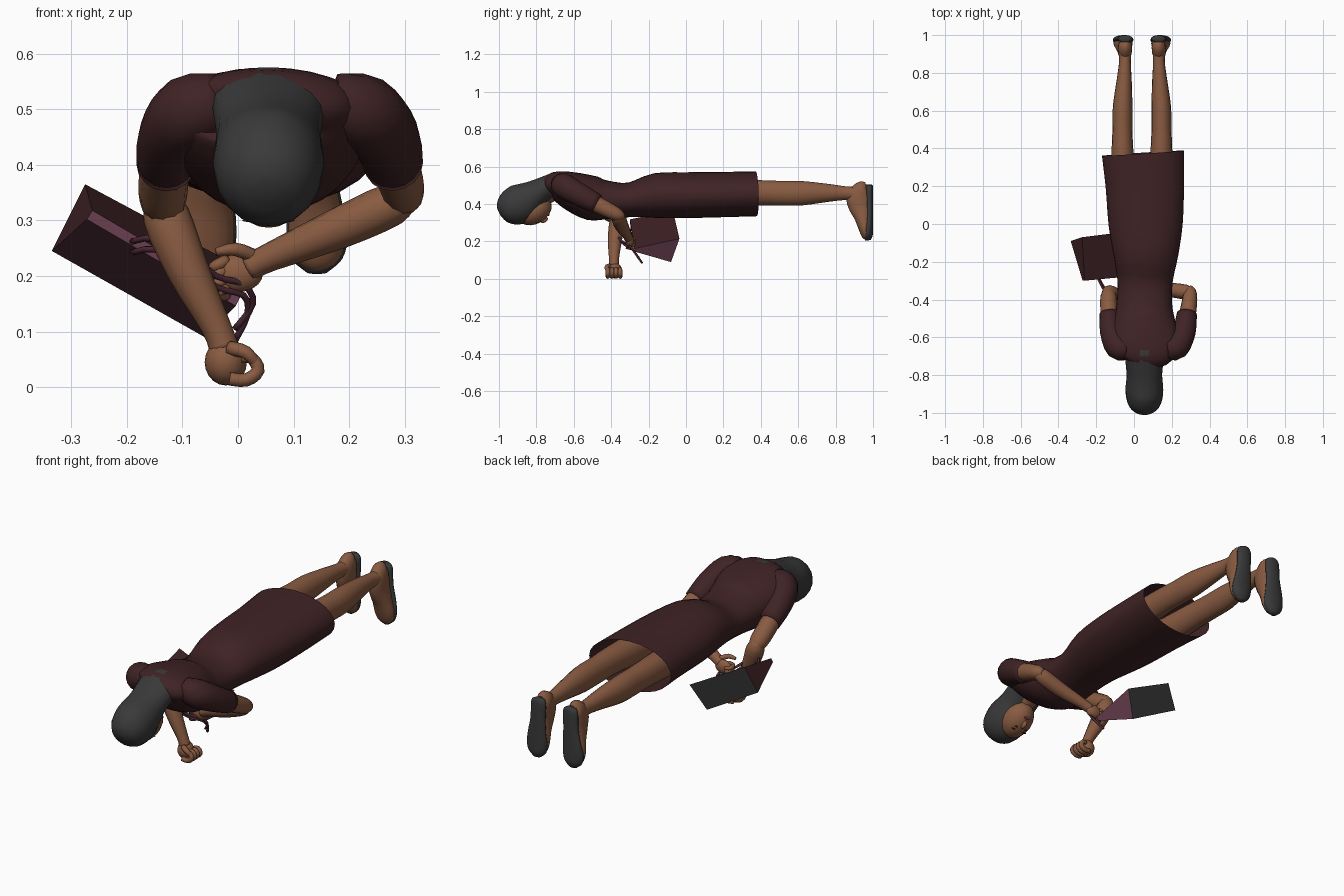
import bpy, bmesh, math
from mathutils import Vector as V, Matrix


def mat(name, c):
    m = bpy.data.materials.new(name)
    m.diffuse_color = (*c, 1)
    return m


SKIN = mat("brown skin", (0.25, 0.105, 0.054))
DRESS = mat("dark maroon cloth", (0.050, 0.0165, 0.0185))
GREY = mat("charcoal", (0.042, 0.042, 0.042))
PLUM = mat("plum lining", (0.15, 0.052, 0.085))
STRAP = mat("strap wine", (0.075, 0.022, 0.035))
DARK = mat("eye dark", (0.03, 0.015, 0.012))
LIPS = mat("lip brown", (0.20, 0.06, 0.045))


def finish(name, bm, mats, rule=None, smooth=True):
    bmesh.ops.recalc_face_normals(bm, faces=bm.faces)
    for f in bm.faces:
        f.smooth = smooth
        if rule:
            f.material_index = rule(f)
    me = bpy.data.meshes.new(name)
    bm.to_mesh(me)
    bm.free()
    for m in mats:
        me.materials.append(m)
    ob = bpy.data.objects.new(name, me)
    bpy.context.collection.objects.link(ob)
    return ob


def catmull(rows, n):
    """Smooth interpolation through rows of numbers."""
    out = []
    for i in range(len(rows) - 1):
        a, b, c, d = (rows[max(0, min(len(rows) - 1, i + k))] for k in (-1, 0, 1, 2))
        for s in range(n):
            t = s / n
            out.append([0.5 * (2 * q + (r - p) * t + (2 * p - 5 * q + 4 * r - w) * t * t
                               + (3 * q - p - 3 * r + w) * t ** 3) for p, q, r, w in zip(a, b, c, d)])
    return out + [list(rows[-1])]


def loft(name, rows, mats, ref=(1, 0, 0), sides=16, n=3, caps=(True, True), rule=None):
    """Tube through rows of x, y, z, radius along ref, other radius."""
    rows = catmull(rows, n)
    bm = bmesh.new()
    rings = []
    for i, r in enumerate(rows):
        t = (V(rows[min(i + 1, len(rows) - 1)][:3]) - V(rows[max(i - 1, 0)][:3])).normalized()
        u = V(ref) - t * t.dot(V(ref))
        u.normalize()
        v = t.cross(u)
        rings.append([bm.verts.new(V(r[:3]) + u * r[3] * math.cos(a) + v * r[4] * math.sin(a))
                      for a in (2 * math.pi * k / sides for k in range(sides))])
    for p, q in zip(rings, rings[1:]):
        for k in range(sides):
            j = (k + 1) % sides
            bm.faces.new((p[k], p[j], q[j], q[k]))
    for use, ring in zip(caps, (rings[0], rings[-1])):
        if use:
            bm.faces.new(ring)
    return finish(name, bm, mats, rule)


def tube(name, pts, radii, m, ref=(0, 1, 0), sides=12, **kw):
    return loft(name, [(*p, r, r) for p, r in zip(pts, radii)], [m], ref, sides, **kw)


def ball(name, c, r, m, tilt=0):
    bm = bmesh.new()
    bmesh.ops.create_uvsphere(bm, u_segments=16, v_segments=10, radius=1,
                              matrix=Matrix.Translation(c) @ Matrix.Rotation(tilt, 4, 'X')
                              @ Matrix.Diagonal((*r, 1)))
    return finish(name, bm, [m])


# Dress body: y, left x, right x, low z, high z
prof = [(0.375, -0.17, 0.265, 0.335, 0.575), (0.2, -0.15, 0.265, 0.33, 0.572),
        (0.0, -0.135, 0.258, 0.325, 0.57), (-0.16, -0.11, 0.235, 0.325, 0.565),
        (-0.3, -0.088, 0.205, 0.33, 0.515), (-0.42, -0.092, 0.202, 0.32, 0.525),
        (-0.5, -0.105, 0.215, 0.312, 0.55), (-0.6, -0.13, 0.24, 0.36, 0.572),
        (-0.67, -0.125, 0.235, 0.41, 0.58), (-0.71, -0.09, 0.20, 0.44, 0.57),
        (-0.73, -0.03, 0.13, 0.45, 0.54)]
loft("dress", [((a + b) / 2, y, (c + d) / 2, (b - a) / 2, (d - c) / 2) for y, a, b, c, d in prof],
     [DRESS], sides=28, caps=(False, True))

# Legs and flat shoes
for side, s in (("left", 1), ("right", -1)):
    cx = 0.042
    loft(side + "_leg", [(cx + s * dx, y, z, rx, rz) for dx, y, z, rx, rz in (
        (0.095, 0.0, 0.45, 0.075, 0.08), (0.103, 0.38, 0.46, 0.058, 0.068),
        (0.103, 0.5, 0.458, 0.053, 0.066), (0.102, 0.62, 0.458, 0.052, 0.065),
        (0.094, 0.76, 0.46, 0.04, 0.048), (0.09, 0.86, 0.458, 0.031, 0.036),
        (0.09, 0.93, 0.455, 0.036, 0.038))], [SKIN])
    loft(side + "_foot", [(cx + s * dx, y, z, rx, ry) for dx, y, z, rx, ry in (
        (0.088, 0.965, 0.497, 0.015, 0.02), (0.088, 0.945, 0.485, 0.034, 0.044),
        (0.09, 0.925, 0.44, 0.038, 0.066), (0.092, 0.93, 0.39, 0.038, 0.062),
        (0.096, 0.945, 0.33, 0.045, 0.045), (0.1, 0.957, 0.27, 0.051, 0.034),
        (0.1, 0.965, 0.23, 0.04, 0.025), (0.1, 0.97, 0.212, 0.015, 0.012))], [SKIN])
    # shoe hugs the sole, heel and toe
    loft(side + "_shoe", [(cx + s * dx, y, z, rx, ry) for dx, y, z, rx, ry in (
        (0.088, 0.98, 0.503, 0.02, 0.017), (0.088, 0.98, 0.485, 0.039, 0.02),
        (0.091, 0.981, 0.4, 0.04, 0.019), (0.096, 0.981, 0.33, 0.049, 0.019),
        (0.1, 0.974, 0.27, 0.055, 0.026), (0.1, 0.972, 0.23, 0.045, 0.026),
        (0.1, 0.975, 0.206, 0.018, 0.014))], [GREY])

# Neck, head, hair
tube("neck", [(0.05, -0.66, 0.5), (0.05, -0.74, 0.455), (0.05, -0.82, 0.41)],
     [0.065, 0.052, 0.055], SKIN, ref=(1, 0, 0))
hair = [(-1.0, 0.355, 0.02, 0.02), (-0.985, 0.362, 0.06, 0.06), (-0.945, 0.378, 0.09, 0.095),
        (-0.88, 0.405, 0.1, 0.108), (-0.8, 0.455, 0.094, 0.078), (-0.73, 0.497, 0.1, 0.062),
        (-0.67, 0.53, 0.1, 0.05), (-0.63, 0.55, 0.07, 0.025)]
loft("hair", [(0.055, y, z, a, b) for y, z, a, b in hair], [GREY], sides=18)
TILT = math.radians(30)
ball("face", (0.055, -0.812, 0.368), (0.076, 0.1, 0.074), SKIN, TILT)
along, out = V((0, math.cos(TILT), math.sin(TILT))), V((0, math.sin(TILT), -math.cos(TILT)))


def on_face(dx, d):
    k = math.sqrt(max(0, 1 - (dx / 0.076) ** 2 - (d / 0.1) ** 2))
    return V((0.055 + dx, -0.812, 0.368)) + along * d + out * 0.074 * k


ball("nose", on_face(0, 0.02), (0.011, 0.022, 0.014), SKIN, TILT)
ball("lips", on_face(0, 0.053), (0.02, 0.007, 0.004), LIPS, TILT)
for side, s in (("left", 1), ("right", -1)):
    ball(side + "_eye", on_face(s * 0.028, -0.005), (0.012, 0.005, 0.003), DARK, TILT)
    ball(side + "_brow", on_face(s * 0.03, -0.022), (0.017, 0.003, 0.003), DARK, TILT)

# Sleeves and arms
tube("left_sleeve", [(0.17, -0.665, 0.51), (0.225, -0.65, 0.495), (0.265, -0.57, 0.45), (0.28, -0.475, 0.4)],
     [0.055, 0.068, 0.062, 0.053], DRESS, ref=(1, 0, 0), sides=16)
tube("right_sleeve", [(-0.03, -0.665, 0.51), (-0.085, -0.65, 0.495), (-0.12, -0.57, 0.45), (-0.13, -0.475, 0.4)],
     [0.055, 0.068, 0.06, 0.053], DRESS, ref=(1, 0, 0), sides=16)
tube("left_upper_arm", [(0.265, -0.58, 0.45), (0.285, -0.47, 0.395), (0.298, -0.37, 0.345), (0.29, -0.335, 0.33)],
     [0.045, 0.044, 0.036, 0.018], SKIN, ref=(1, 0, 0))
tube("left_forearm", [(0.318, -0.355, 0.342), (0.28, -0.36, 0.33), (0.18, -0.345, 0.285),
                      (0.06, -0.315, 0.235), (0.02, -0.305, 0.215)],
     [0.014, 0.038, 0.037, 0.026, 0.024], SKIN, ref=(0, 0, 1))
tube("right_upper_arm", [(-0.12, -0.58, 0.45), (-0.132, -0.47, 0.39), (-0.135, -0.38, 0.335), (-0.13, -0.345, 0.315)],
     [0.045, 0.045, 0.042, 0.022], SKIN, ref=(1, 0, 0))
tube("right_forearm", [(-0.142, -0.355, 0.35), (-0.13, -0.365, 0.31), (-0.09, -0.38, 0.21),
                       (-0.04, -0.385, 0.11), (-0.025, -0.385, 0.07)],
     [0.018, 0.042, 0.038, 0.027, 0.027], SKIN)

# Hands: palm, four fingers and thumb
ball("left_palm", (0.0, -0.3, 0.205), (0.045, 0.024, 0.034), SKIN)
ball("right_palm", (-0.022, -0.382, 0.045), (0.038, 0.04, 0.042), SKIN)
for i in range(4):
    z = 0.228 - i * 0.016
    tube(f"left_finger_{i + 1}", [(-0.02, -0.305, z), (-0.04, -0.315, z - 0.01),
                                  (-0.042 + i * 0.006, -0.29, z - 0.015), (-0.02, -0.275, z - 0.015)],
         [0.011, 0.011, 0.01, 0.007], SKIN, ref=(0, 0, 1), sides=8)
    y = -0.418 + i * 0.022
    tube(f"right_finger_{i + 1}", [(-0.015, y, 0.015), (0.015, y, 0.013), (0.036, y, 0.03), (0.025, y, 0.052), (0.005, y, 0.052)],
         [0.012, 0.012, 0.012, 0.011, 0.008], SKIN, sides=8)
tube("left_thumb", [(0.03, -0.31, 0.235), (-0.005, -0.33, 0.248), (-0.04, -0.335, 0.243)],
     [0.013, 0.012, 0.007], SKIN, ref=(0, 0, 1), sides=8)
tube("right_thumb", [(-0.015, -0.41, 0.07), (0.015, -0.425, 0.062), (0.038, -0.415, 0.035)],
     [0.013, 0.012, 0.008], SKIN, sides=8)

# Handbag: wedge with a wide grey base, pinched at the mouth
base = [(-0.335, -0.09, 0.245), (-0.275, -0.07, 0.365), (0.005, -0.035, 0.215), (-0.06, -0.08, 0.09)]
mouth = [(-0.272, -0.3, 0.302), (-0.262, -0.3, 0.318), (0.004, -0.275, 0.162), (-0.004, -0.275, 0.146)]
bm = bmesh.new()
lo, hi = [bm.verts.new(p) for p in base], [bm.verts.new(p) for p in mouth]
bm.faces.new(lo)
bm.faces.new(hi)
for k in range(4):
    j = (k + 1) % 4
    bm.faces.new((lo[k], lo[j], hi[j], hi[k]))


def bag_rule(f):
    if f.normal.y > 0.7:
        return 2
    return 0 if f.normal.z > 0.3 or f.normal.x < -0.75 else 1


finish("handbag", bm, [DRESS, PLUM, GREY], bag_rule, smooth=False)

# Bag straps looped through the hand
for i, (dy, dz) in enumerate(((0, 0), (0.015, -0.02))):
    tube(f"bag_strap_{i + 1}", [(-0.19, -0.29 + dy, 0.262 + dz), (-0.15, -0.36 + dy, 0.268 + dz),
                                (-0.09, -0.38 + dy, 0.243 + dz), (-0.04, -0.34 + dy, 0.2 + dz),
                                (0.01, -0.31 + dy, 0.185 + dz), (0.027 - i * 0.01, -0.28 + dy, 0.15 + dz),
                                (-0.005, -0.25 + dy, 0.105 + dz)],
         [0.006] * 7, STRAP, ref=(0, 0.3, 1), sides=8)
